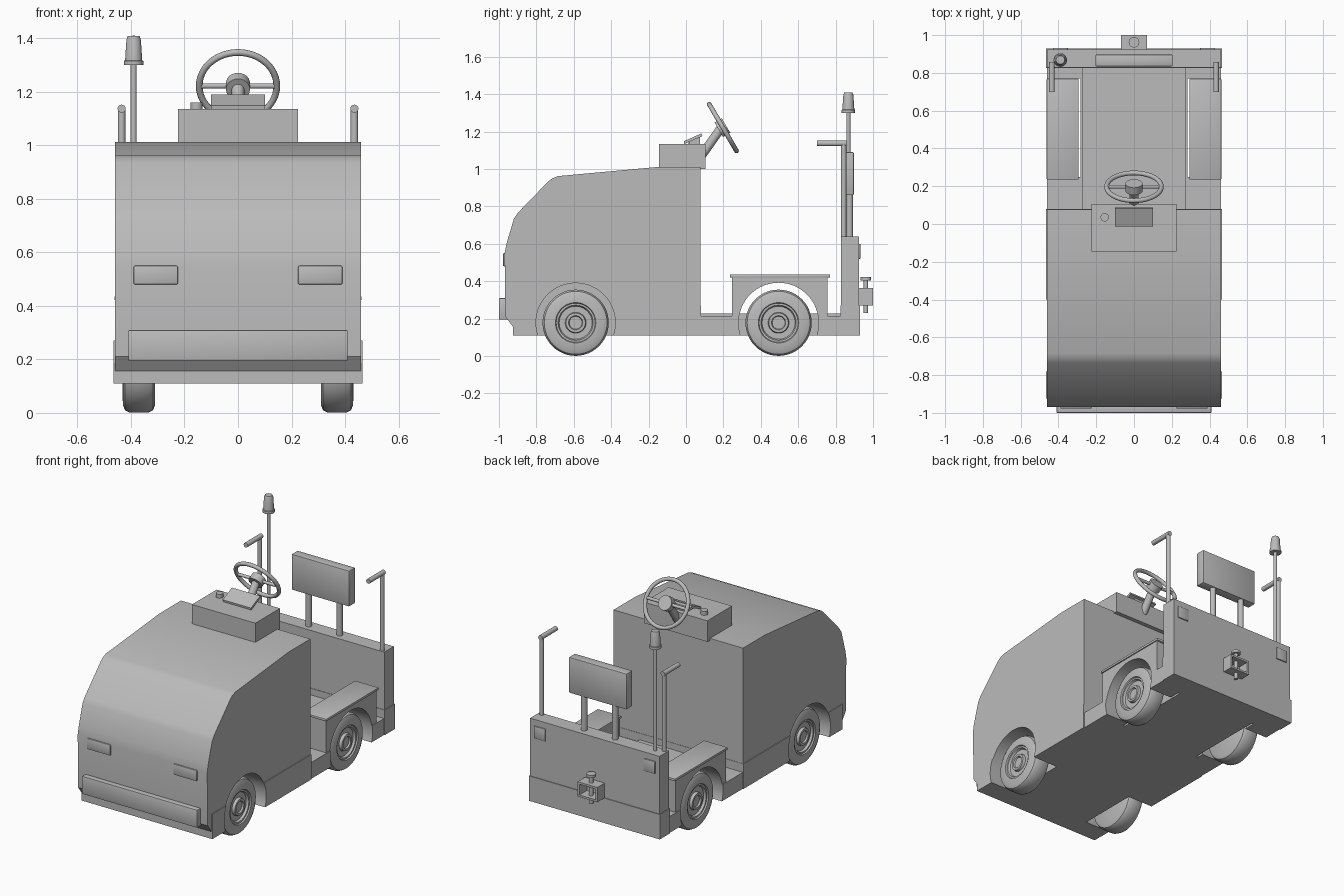
import bpy, bmesh, math
from mathutils import Vector

if "Cube" in bpy.data.objects:
    bpy.data.objects.remove(bpy.data.objects["Cube"])

grey = bpy.data.materials.new("plain grey")
grey.use_nodes = True
grey.diffuse_color = (0.5, 0.5, 0.5, 1)
grey.node_tree.nodes["Principled BSDF"].inputs["Base Color"].default_value = (0.5, 0.5, 0.5, 1)


def finish(name, bm, smooth=None):
    bmesh.ops.recalc_face_normals(bm, faces=bm.faces)
    me = bpy.data.meshes.new(name)
    bm.to_mesh(me)
    bm.free()
    ob = bpy.data.objects.new(name, me)
    bpy.context.collection.objects.link(ob)
    me.materials.append(grey)
    if smooth:
        shade(ob, smooth)
    return ob


def shade(ob, angle):
    bpy.ops.object.select_all(action='DESELECT')
    bpy.context.view_layer.objects.active = ob
    ob.select_set(True)
    bpy.ops.object.shade_smooth_by_angle(angle=math.radians(angle))


def box(name, x, y, z, bevel=0.0):
    bm = bmesh.new()
    bmesh.ops.create_cube(bm, size=1)
    for v in bm.verts:
        for i, (lo, hi) in enumerate((x, y, z)):
            v.co[i] = lo if v.co[i] < 0 else hi
    if bevel:
        bmesh.ops.bevel(bm, geom=bm.edges[:], offset=bevel, segments=2,
                        affect='EDGES', profile=0.5)
    return finish(name, bm, 40 if bevel else None)


def extrude_x(name, profile, x0, x1, smooth=None):
    bm = bmesh.new()
    face = bm.faces.new([bm.verts.new((x0, y, z)) for y, z in profile])
    new = bmesh.ops.extrude_face_region(bm, geom=[face])["geom"]
    bmesh.ops.translate(bm, vec=(x1 - x0, 0, 0),
                        verts=[v for v in new if isinstance(v, bmesh.types.BMVert)])
    return finish(name, bm, smooth)


def lathe(name, profile, origin, axis, steps=40):
    """Spin (radius, height) points around an axis through origin."""
    bm = bmesh.new()
    verts = [bm.verts.new((r, 0, h)) for r, h in profile]
    edges = [bm.edges.new(p) for p in zip(verts, verts[1:])]
    bmesh.ops.spin(bm, geom=verts + edges, cent=(0, 0, 0), axis=(0, 0, 1),
                   angle=math.tau, steps=steps)
    bmesh.ops.remove_doubles(bm, verts=bm.verts, dist=1e-4)
    turn = Vector((0, 0, 1)).rotation_difference(Vector(axis))
    for v in bm.verts:
        v.co = turn @ v.co + Vector(origin)
    return finish(name, bm, 35)


def rod(name, a, b, r, steps=24):
    d = Vector(b) - Vector(a)
    h = d.length
    return lathe(name, [(0, 0), (r, 0), (r, h), (0, h)], a, d, steps)


def cut(ob, cutters):
    bpy.context.view_layer.objects.active = ob
    for c in cutters:
        m = ob.modifiers.new("cut", 'BOOLEAN')
        m.operation, m.object, m.solver = 'DIFFERENCE', c, 'EXACT'
        bpy.ops.object.modifier_apply(modifier=m.name)


FRONT_Y, REAR_Y, AXLE = -0.59, 0.495, 0.178

# Hood with sloping nose, and the chassis sections
hood = extrude_x("hood", [(0.078, 0.15), (-0.92, 0.15), (-0.965, 0.21), (-0.97, 0.55),
                          (-0.96, 0.6), (-0.92, 0.735), (-0.9, 0.765), (-0.735, 0.935),
                          (-0.715, 0.95), (-0.685, 0.962), (-0.14, 1.012), (0.078, 1.012)],
                 -0.46, 0.46)
front_chassis = box("front_chassis", (-0.465, 0.465), (-0.925, 0.08), (0.11, 0.27))
floor = box("floor", (-0.46, 0.46), (0.07, 0.83), (0.11, 0.215))
box("floor_mat", (-0.275, 0.275), (0.08, 0.83), (0.21, 0.228))
box("rear_chassis", (-0.465, 0.465), (0.825, 0.93), (0.11, 0.27))
box("rear_panel", (-0.46, 0.46), (0.828, 0.925), (0.26, 0.64))

# Wheel arches, fenders and wheels on both sides
cutters, fenders = [], []
for s, side in ((1, "left"), (-1, "right")):
    front_arch = rod("front_arch_cutter", (s * 0.285, FRONT_Y, AXLE), (s * 0.6, FRONT_Y, AXLE), 0.212, 64)
    rear_arch = rod("rear_arch_cutter", (s * 0.285, REAR_Y, AXLE), (s * 0.6, REAR_Y, AXLE), 0.214, 64)
    slot = box("slot_cutter", sorted((s * 0.283, s * 0.297)), (0.25, 0.77), (0.05, 0.3))
    cut(hood, [front_arch])
    cut(front_chassis, [front_arch])
    cut(floor, [rear_arch, slot])
    fender = box(side + "_fender", sorted((s * 0.297, s * 0.455)), (0.245, 0.757), (0.2, 0.422))
    cut(fender, [rear_arch])
    shade(fender, 35)
    box(side + "_fender_lid", sorted((s * 0.293, s * 0.462)), (0.235, 0.77), (0.42, 0.436), 0.004)
    cutters += [front_arch, rear_arch, slot]
    for y, end in ((FRONT_Y, "front"), (REAR_Y, "rear")):
        tyre = [(0, 0), (0.15, 0), (0.168, 0.008), (0.177, 0.025), (0.177, 0.095),
                (0.168, 0.112), (0.15, 0.12), (0.108, 0.122), (0.104, 0.114),
                (0.094, 0.114), (0.088, 0.1), (0.056, 0.1), (0.052, 0.118),
                (0.038, 0.118), (0.034, 0.108), (0, 0.108)]
        lathe(f"{end}_{side}_wheel", tyre, (s * 0.31, y, AXLE), (s, 0, 0), 48)
    # Headlight, tail light and grab handle
    box(side + "_headlight", sorted((s * 0.225, s * 0.39)), (-0.978, -0.96), (0.48, 0.55), 0.005)
    box(side + "_tail_light", sorted((s * 0.35, s * 0.43)), (0.92, 0.932), (0.52, 0.6), 0.003)
    hx, hy, hz = s * 0.435, 0.843, 1.137
    rod(side + "_handle_post", (hx, hy, 0.63), (hx, hy, hz), 0.014)
    rod(side + "_handle_grip", (hx, hy + 0.014, hz), (hx, 0.7, hz), 0.015)
    # Backrest post
    rod(side + "_backrest_post", (s * 0.11, 0.875, 0.63), (s * 0.11, 0.875, 0.88), 0.018)
for c in cutters:
    bpy.data.objects.remove(c)
shade(hood, 32)
shade(front_chassis, 32)
shade(floor, 32)

box("bumper", (-0.41, 0.41), (-1.0, -0.95), (0.195, 0.31), 0.005)
box("backrest", (-0.205, 0.205), (0.835, 0.897), (0.86, 1.09), 0.006)

# Dashboard with tilted display and knob
box("dashboard", (-0.225, 0.225), (-0.145, 0.105), (1.0, 1.135))
extrude_x("display", [(-0.01, 1.134), (0.088, 1.176), (0.082, 1.19), (-0.012, 1.148)], -0.1, 0.1)
extrude_x("display_stand", [(0.02, 1.13), (0.075, 1.13), (0.075, 1.172), (0.02, 1.148)], -0.06, 0.06)
rod("knob", (-0.155, 0.035, 1.13), (-0.155, 0.035, 1.16), 0.022)

# Steering wheel and column
axis = Vector((0, 0.863, 0.505))
centre = Vector((0, 0.197, 1.222))
ring = [(0.145 + 0.0125 * math.cos(a * math.tau / 12), 0.0125 * math.sin(a * math.tau / 12))
        for a in range(13)]
lathe("steering_rim", ring, centre, axis, 48)
rod("steering_hub", centre - axis * 0.025, centre + axis * 0.02, 0.045)
rod("steering_spokes", centre - Vector((0.142, 0, 0)), centre + Vector((0.142, 0, 0)), 0.01)
rod("steering_column", (0, 0.085, 1.075), centre - axis * 0.015, 0.024)

# Warning beacon on its pole
rod("beacon_pole", (-0.39, 0.868, 0.63), (-0.39, 0.868, 1.31), 0.011)
lathe("beacon", [(0, 0), (0.036, 0), (0.036, 0.016), (0.032, 0.018), (0.027, 0.095),
                 (0.022, 0.108), (0, 0.11)], (-0.39, 0.868, 1.3), (0, 0, 1), 32)

# Tow hitch: open box with a drop pin
box("hitch_top", (-0.07, 0.07), (0.92, 1.0), (0.352, 0.365))
box("hitch_bottom", (-0.07, 0.07), (0.92, 1.0), (0.27, 0.283))
for s, side in ((1, "left"), (-1, "right")):
    box(side + "_hitch_cheek", sorted((s * 0.057, s * 0.07)), (0.92, 0.999), (0.275, 0.36))
rod("hitch_pin", (0, 0.962, 0.23), (0, 0.962, 0.41), 0.012)
rod("hitch_pin_cap", (0, 0.962, 0.405), (0, 0.962, 0.422), 0.028)
